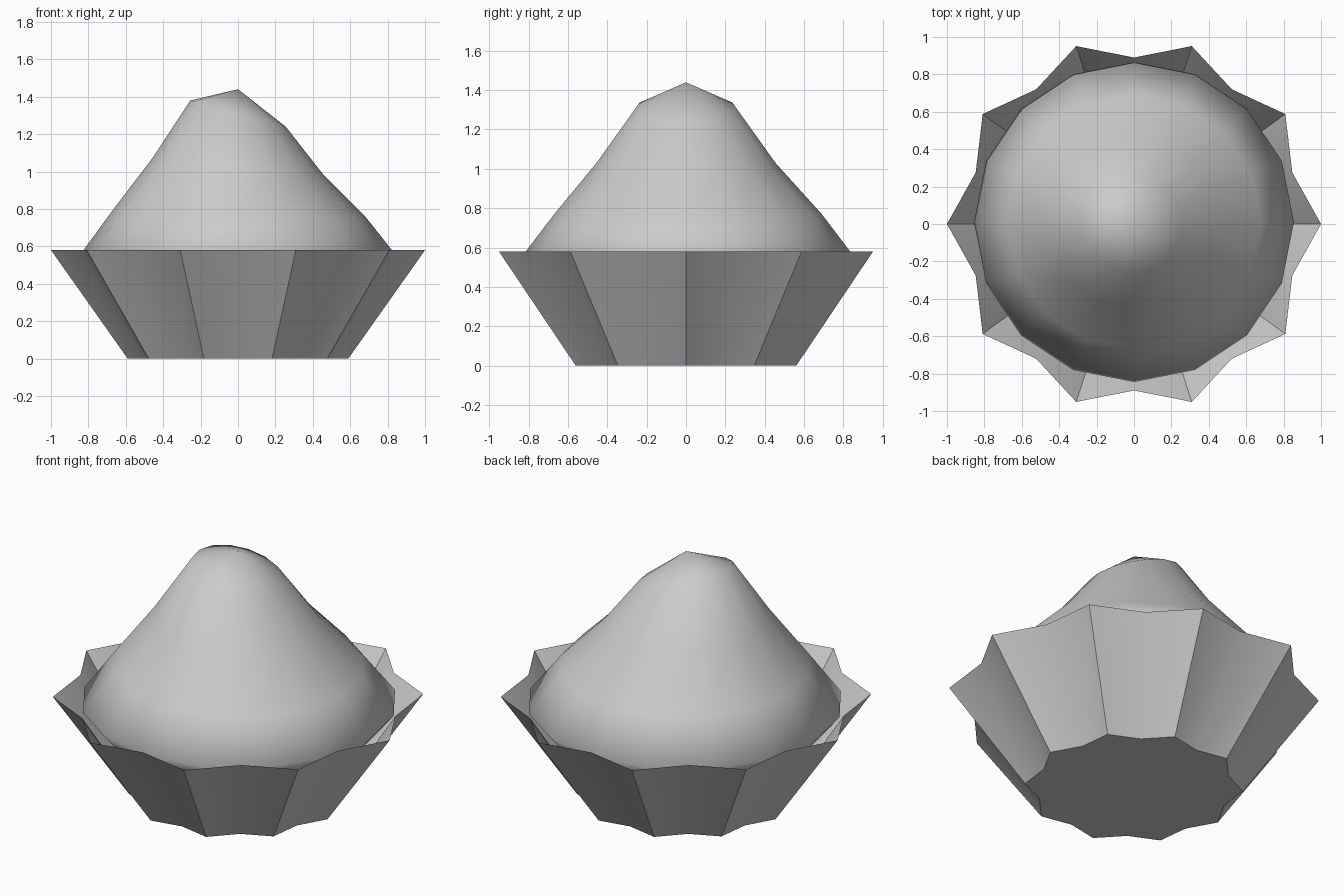
import bpy, bmesh, math

if "Cube" in bpy.data.objects:
    bpy.data.objects.remove(bpy.data.objects["Cube"])


def add_object(name, bm, angle):
    bmesh.ops.recalc_face_normals(bm, faces=bm.faces)
    mesh = bpy.data.meshes.new(name)
    bm.to_mesh(mesh)
    bm.free()
    obj = bpy.data.objects.new(name, mesh)
    bpy.context.collection.objects.link(obj)
    bpy.ops.object.select_all(action='DESELECT')
    obj.select_set(True)
    bpy.context.view_layer.objects.active = obj
    bpy.ops.object.shade_smooth_by_angle(angle=math.radians(angle))
    return obj


def bridge(bm, a, b):
    n = len(a)
    for i in range(n):
        bm.faces.new((a[i], a[(i + 1) % n], b[(i + 1) % n], b[i]))


# Pleated paper cup: ten-pointed star section, open at the top
bm = bmesh.new()
rings = []
for radius, z in ((0.59, 0.0), (1.0, 0.58)):
    ring = []
    for i in range(20):
        a = math.pi * i / 10
        r = radius * (0.89 if i % 2 else 1.0)
        ring.append(bm.verts.new((r * math.cos(a), r * math.sin(a), z)))
    rings.append(ring)
bridge(bm, *rings)
bm.faces.new(rings[0][::-1])
add_object("pleated_cup", bm, 30)

# Frosting: 16-sided dome whose upper rings lean upward towards -x
bm = bmesh.new()
profile = (  # radius, height, tilt, y shift
    (0.74, 0.40, 0.0, 0.01),
    (0.855, 0.54, 0.0, 0.01),
    (0.68, 0.77, 0.01, 0.01),
    (0.455, 1.03, 0.045, 0.0),
    (0.255, 1.31, 0.07, 0.0),
)
rings = []
for r, z, tilt, shift in profile:
    ring = []
    for i in range(16):
        a = math.pi * i / 8
        c, s = math.cos(a), math.sin(a)
        ring.append(bm.verts.new((r * c, r * s + shift, z - tilt * c)))
    rings.append(ring)
for low, high in zip(rings, rings[1:]):
    bridge(bm, low, high)
tip = bm.verts.new((0, 0, 1.44))
for i in range(16):
    bm.faces.new((rings[-1][i], rings[-1][(i + 1) % 16], tip))
bm.faces.new(rings[0][::-1])
add_object("frosting", bm, 80)
